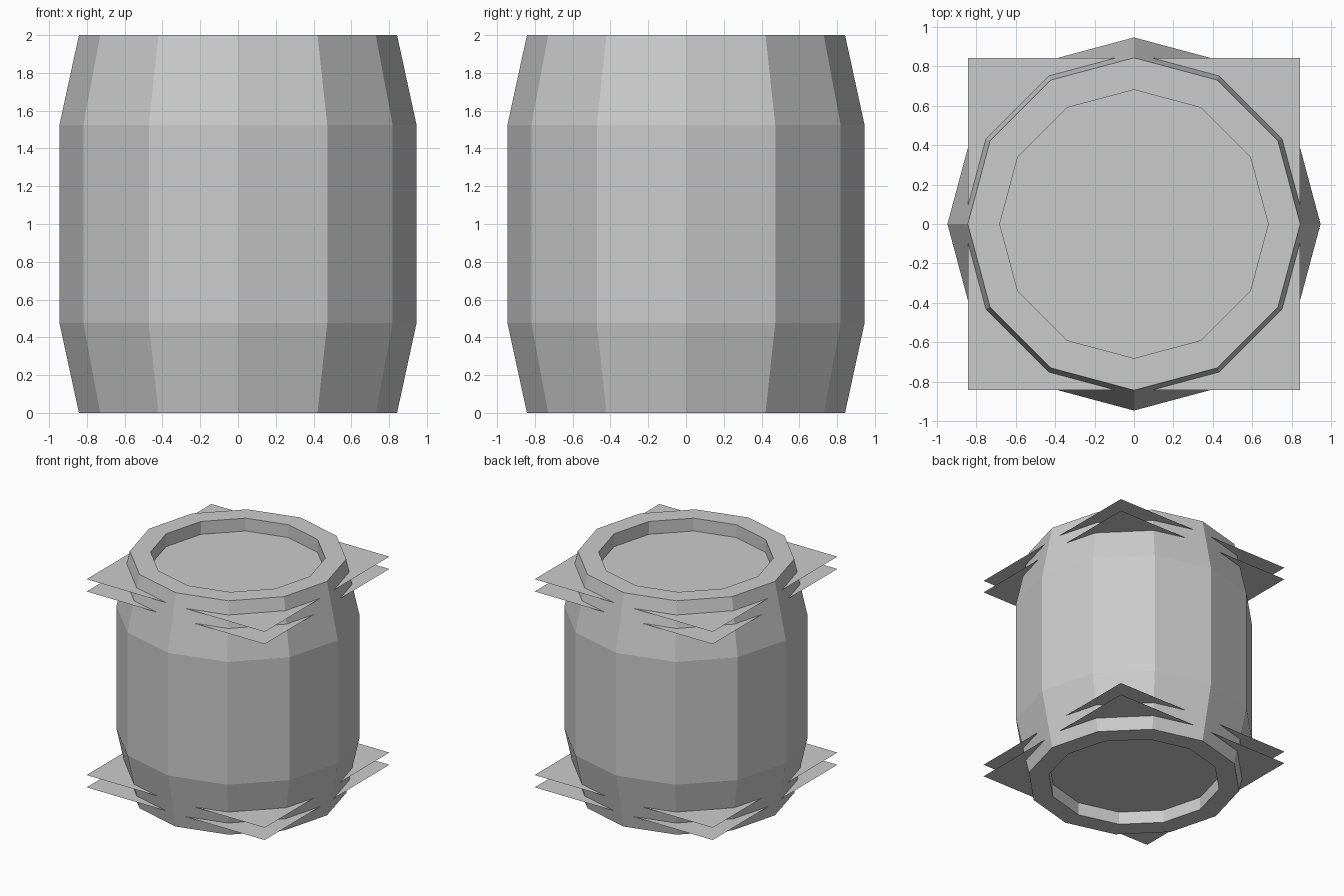
import bpy, bmesh, math

cube = bpy.data.objects.get("Cube")
if cube:
    bpy.data.objects.remove(cube, do_unlink=True)

SIDES = 12
grey = bpy.data.materials.new("light grey")
grey.use_nodes = True
colour = (0.6, 0.6, 0.6, 1)
grey.diffuse_color = colour
grey.node_tree.nodes["Principled BSDF"].inputs["Base Color"].default_value = colour


def add_object(name, bm):
    mesh = bpy.data.meshes.new(name)
    bm.to_mesh(mesh)
    bm.free()
    mesh.materials.append(grey)
    obj = bpy.data.objects.new(name, mesh)
    bpy.context.collection.objects.link(obj)
    return obj


def lathe(name, profile):
    """Flat-sided solid of revolution with capped ends."""
    bm = bmesh.new()
    rings = []
    for r, z in profile:
        angles = [math.tau * i / SIDES for i in range(SIDES)]
        rings.append([bm.verts.new((r * math.cos(a), r * math.sin(a), z)) for a in angles])
    for low, high in zip(rings, rings[1:]):
        for i in range(SIDES):
            j = (i + 1) % SIDES
            bm.faces.new((low[i], low[j], high[j], high[i]))
    bm.faces.new(rings[0][::-1])
    bm.faces.new(rings[-1])
    bmesh.ops.recalc_face_normals(bm, faces=bm.faces)
    return add_object(name, bm)


# Barrel body: recessed bottom, bulging wall, recessed top
half = [(0.68, 0.115), (0.68, 0), (0.842, 0), (0.945, 0.475)]
lathe("barrel_body", half + [(r, 2 - z) for r, z in reversed(half)])

# Thin square sheets crossing the barrel near each end
sheets = {"bottom_outer_sheet": 0.11, "bottom_inner_sheet": 0.215,
          "top_inner_sheet": 1.785, "top_outer_sheet": 1.89}
for name, z in sheets.items():
    bm = bmesh.new()
    bmesh.ops.create_grid(bm, x_segments=1, y_segments=1, size=0.842)
    obj = add_object(name, bm)
    obj.location.z = z
